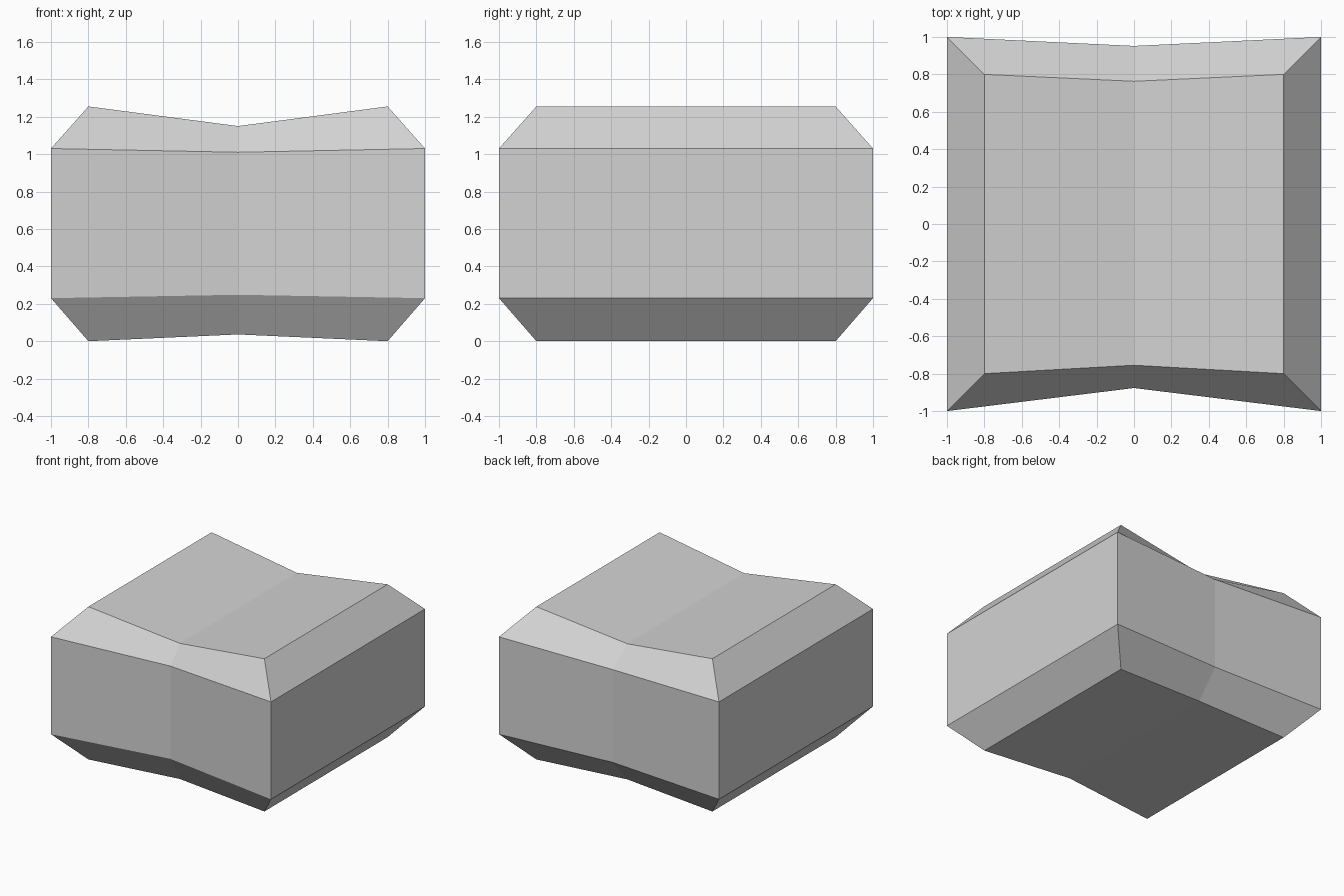
import bpy
import bmesh

cube = bpy.data.objects.get("Cube")
if cube:
    bpy.data.objects.remove(cube, do_unlink=True)

# Light grey stone colour
GREY = (0.65, 0.65, 0.65, 1.0)
mat = bpy.data.materials.new("light_grey")
mat.use_nodes = True
mat.diffuse_color = GREY
bsdf = next(n for n in mat.node_tree.nodes if n.type == "BSDF_PRINCIPLED")
bsdf.inputs["Base Color"].default_value = GREY

# Each level: corner reach, corner height, front fold y, back fold y, fold height
LEVELS = [
    (0.8, 0.0, -0.755, 0.763, 0.036),
    (1.0, 0.23, -0.877, 0.952, 0.248),
    (1.0, 1.03, -0.877, 0.952, 1.01),
    (0.8, 1.255, -0.755, 0.763, 1.15),
]


def add_ring(bm, reach, z, front, back, fold_z):
    """Six points anticlockwise from the front corner at -x."""
    points = [(-reach, -reach, z), (0, front, fold_z), (reach, -reach, z),
              (reach, reach, z), (0, back, fold_z), (-reach, reach, z)]
    return [bm.verts.new(p) for p in points]


# Pinched block with chamfered top and bottom
bm = bmesh.new()
rings = [add_ring(bm, *level) for level in LEVELS]
for low, high in zip(rings, rings[1:]):
    for i in range(6):
        j = (i + 1) % 6
        bm.faces.new((low[i], low[j], high[j], high[i]))

# Top and bottom, each folded along the middle
for ring in (rings[0], rings[-1]):
    a, b, c, d, e, f = ring
    bm.faces.new((a, b, e, f))
    bm.faces.new((b, c, d, e))
bmesh.ops.recalc_face_normals(bm, faces=bm.faces)

mesh = bpy.data.meshes.new("block")
bm.to_mesh(mesh)
bm.free()
mesh.materials.append(mat)
block = bpy.data.objects.new("block", mesh)
bpy.context.scene.collection.objects.link(block)
